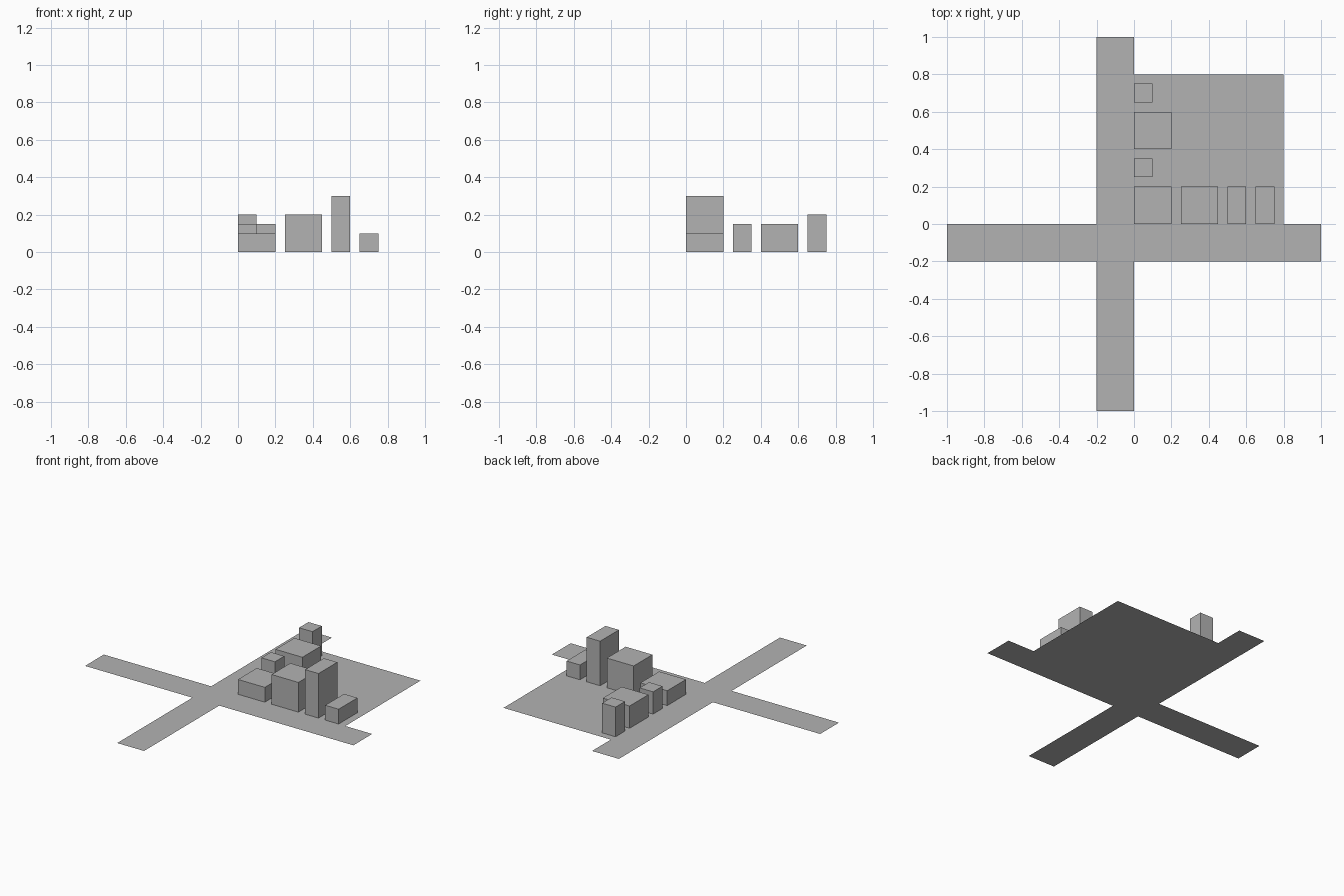
import bpy
import bmesh
from mathutils import Matrix, Vector

if "Cube" in bpy.data.objects:
    bpy.data.objects.remove(bpy.data.objects["Cube"])

grey = bpy.data.materials.new("plain_grey")
grey.diffuse_color = (0.45, 0.45, 0.45, 1.0)
grey.use_nodes = True
grey.node_tree.nodes["Principled BSDF"].inputs["Base Color"].default_value = grey.diffuse_color


def finish(name, bm):
    mesh = bpy.data.meshes.new(name)
    bm.to_mesh(mesh)
    bm.free()
    mesh.materials.append(grey)
    obj = bpy.data.objects.new(name, mesh)
    bpy.context.collection.objects.link(obj)
    return obj


def building(name, x, y, width, depth, height):
    """Box standing on the ground with its front left corner at x, y."""
    bm = bmesh.new()
    centre = Vector((x + width / 2, y + depth / 2, height / 2))
    bmesh.ops.create_cube(bm, size=1, matrix=Matrix.Translation(centre)
                          @ Matrix.Diagonal((width, depth, height, 1)))
    return finish(name, bm)


# Flat ground sheet: two crossing streets and the square city lot
outline = [(-1, -0.2), (-0.2, -0.2), (-0.2, -1), (0, -1), (0, -0.2),
           (1, -0.2), (1, 0), (0.8, 0), (0.8, 0.8), (0, 0.8),
           (0, 1), (-0.2, 1), (-0.2, 0), (-1, 0)]
bm = bmesh.new()
bm.faces.new([bm.verts.new((x, y, 0)) for x, y in outline])
finish("streets_and_lot", bm)

# Row of buildings along the front street
building("corner_building", 0, 0, 0.2, 0.2, 0.1)
building("wide_block", 0.25, 0, 0.2, 0.2, 0.2)
building("tall_tower", 0.5, 0, 0.1, 0.2, 0.3)
building("low_shop", 0.65, 0, 0.1, 0.2, 0.1)

# Row of buildings along the side street
building("small_house", 0, 0.25, 0.1, 0.1, 0.15)
building("square_block", 0, 0.4, 0.2, 0.2, 0.15)
building("small_tower", 0, 0.65, 0.1, 0.1, 0.2)
